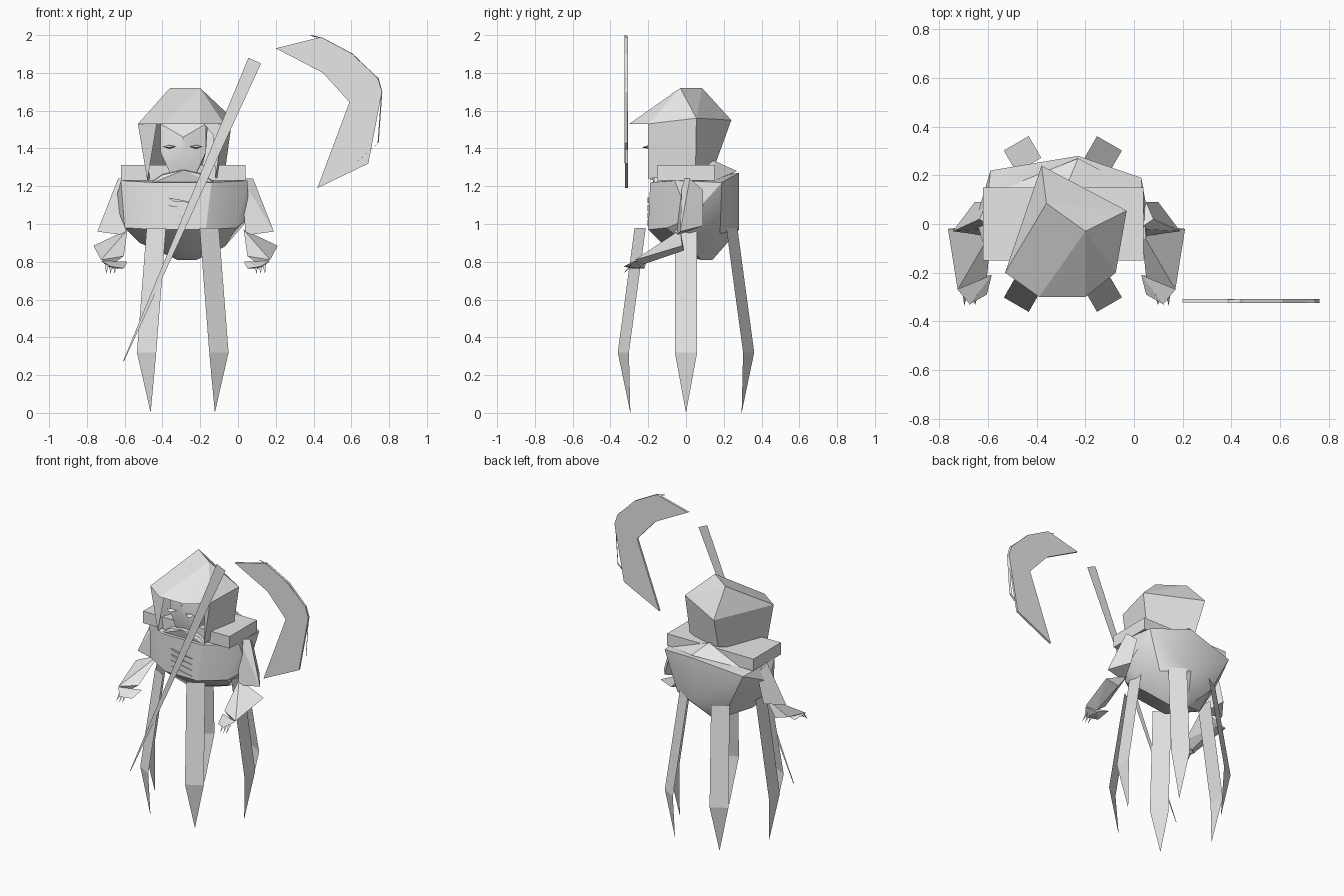
import bpy, bmesh, math
from mathutils import Vector

if "Cube" in bpy.data.objects:
    bpy.data.objects.remove(bpy.data.objects["Cube"])

grey = bpy.data.materials.new("plain_grey")
grey.use_nodes = True
grey.diffuse_color = (0.8, 0.8, 0.8, 1)
grey.node_tree.nodes["Principled BSDF"].inputs["Base Color"].default_value = (0.8, 0.8, 0.8, 1)

CX = -0.2925   # middle line of the figure


def finish(name, bm, smooth=False):
    mesh = bpy.data.meshes.new(name)
    bm.to_mesh(mesh)
    bm.free()
    mesh.materials.append(grey)
    ob = bpy.data.objects.new(name, mesh)
    bpy.context.scene.collection.objects.link(ob)
    if smooth:
        bpy.ops.object.select_all(action='DESELECT')
        ob.select_set(True)
        bpy.context.view_layer.objects.active = ob
        bpy.ops.object.shade_smooth_by_angle(angle=math.radians(30))
    return ob


def hull(name, points, smooth=False):
    """Faceted solid wrapped round a few points."""
    bm = bmesh.new()
    for p in points:
        bm.verts.new(p)
    res = bmesh.ops.convex_hull(bm, input=bm.verts)
    junk = {g for g in res["geom_interior"] + res["geom_unused"] if isinstance(g, bmesh.types.BMVert)}
    bmesh.ops.delete(bm, geom=list(junk), context='VERTS')
    bmesh.ops.recalc_face_normals(bm, faces=bm.faces)
    return finish(name, bm, smooth)


def sheet(name, polygons, thickness=0.0):
    """Flat panels, each a list of points, thickened along y when asked."""
    bm = bmesh.new()
    for poly in polygons:
        face = bm.faces.new([bm.verts.new(p) for p in poly])
        if thickness:
            ext = bmesh.ops.extrude_face_region(bm, geom=[face], use_keep_orig=True)
            moved = [g for g in ext["geom"] if isinstance(g, bmesh.types.BMVert)]
            bmesh.ops.translate(bm, vec=(0, thickness, 0), verts=moved)
    bmesh.ops.remove_doubles(bm, verts=bm.verts, dist=0.0005)
    bmesh.ops.recalc_face_normals(bm, faces=bm.faces)
    return finish(name, bm)


# Six flat pointed legs in a ring
for i in range(6):
    a = math.radians(60 * i)
    out = Vector((math.cos(a), math.sin(a), 0))
    side = Vector((-math.sin(a), math.cos(a), 0)) * 0.059

    def at(r, z, s):
        return Vector((CX, 0, z)) + out * r + side * s
    sheet(f"leg_{i + 1}", [
        [at(0.28, 0.98, -1), at(0.28, 0.98, 1), at(0.383, 0.32, 1), at(0.383, 0.32, -1)],
        [at(0.383, 0.32, -1), at(0.383, 0.32, 1), at(0.34, 0.0, 0)]])

# Torso
hull("torso", [
    (-0.62, -0.08, 1.23), (-0.45, -0.19, 1.22), (-0.14, -0.19, 1.22), (0.05, -0.06, 1.23),
    (-0.65, 0.02, 1.12), (-0.60, -0.10, 0.98), (-0.42, -0.20, 0.97), (-0.17, -0.20, 0.97),
    (-0.01, -0.10, 0.98), (0.06, 0.02, 1.03), (0.03, 0.19, 1.22), (-0.59, 0.22, 1.21),
    (-0.23, 0.28, 1.27), (-0.23, 0.28, 0.97), (-0.46, 0.20, 0.95), (-0.06, 0.18, 0.95),
    (-0.52, 0.02, 0.90), (-0.07, 0.02, 0.88), (-0.32, 0.14, 0.81), (-0.22, 0.08, 0.81),
    (-0.32, -0.08, 0.85)], smooth=True)
# Raised back of the cloak
hull("upper_back", [
    (-0.55, 0.14, 1.22), (-0.23, 0.27, 1.28), (0.0, 0.15, 1.23), (-0.28, 0.15, 1.335),
    (-0.30, 0.0, 1.30), (-0.30, 0.10, 1.20)])
# Collar
hull("collar", [(-0.47, -0.17, 1.21), (-0.40, -0.17, 1.26), (-0.29, -0.19, 1.285),
                (-0.18, -0.17, 1.26), (-0.12, -0.17, 1.21), (-0.42, 0.10, 1.30), (-0.16, 0.10, 1.30)])
# Shoulder board
hull("shoulder_board", [(x, y, z) for x in (-0.62, 0.04) for y in (-0.15, 0.15) for z in (1.23, 1.312)])

# Head
hull("head", [
    (-0.41, -0.14, 1.53), (-0.17, -0.14, 1.53), (-0.41, -0.16, 1.38), (-0.17, -0.16, 1.38),
    (-0.29, -0.20, 1.46), (-0.29, -0.20, 1.38), (-0.36, -0.16, 1.27), (-0.22, -0.16, 1.27),
    (-0.38, 0.08, 1.53), (-0.16, 0.03, 1.53), (-0.36, 0.08, 1.27), (-0.20, 0.03, 1.27)], smooth=True)
# Eyes
for name, s in (("right_eye", -1), ("left_eye", 1)):
    x = CX + s * 0.072
    hull(name, [(x - 0.037, -0.20, 1.41), (x + 0.037, -0.20, 1.41), (x, -0.235, 1.405),
                (x, -0.20, 1.418), (x, -0.20, 1.398)])

# Hood: peaked cap and hanging walls, open at the face
FL, FR = (-0.53, -0.20, 1.53), (-0.075, -0.20, 1.53)
BL, BR = (-0.38, 0.24, 1.55), (-0.03, 0.055, 1.56)
fl, fr = (-0.48, -0.19, 1.23), (-0.12, -0.20, 1.24)
bl, br = (-0.36, 0.16, 1.33), (-0.07, 0.05, 1.27)
hull("hood_cap", [FL, FR, BL, BR, (-0.39, -0.30, 1.53), (-0.20, -0.30, 1.53),
                  (-0.36, 0.085, 1.72), (-0.20, -0.03, 1.72)])
sheet("hood_walls", [
    [FL, BL, bl, fl], [BL, BR, br, bl], [BR, FR, fr, br],
    [FL, (-0.43, -0.17, 1.53), fl], [FR, (-0.18, -0.17, 1.53), (-0.13, -0.18, 1.47), fr]])

# Lacing on the chest
sheet("chest_lacing", [
    [(-0.37, -0.203, z + 0.03), (-0.21, -0.203, z), (-0.34, -0.203, z + 0.01)]
    for z in (0.99, 1.03, 1.07, 1.11)], 0.006)

# Arms, hands and fingers, mirrored
ARM = {
    "upper_arm": [(0.02, -0.02, 1.24), (0.08, 0.02, 1.24), (0.05, 0.09, 1.18), (0.19, -0.03, 0.96),
                  (0.04, -0.05, 0.94), (0.10, 0.09, 0.99)],
    "forearm": [(0.03, -0.03, 0.97), (0.21, -0.02, 0.885), (0.12, -0.01, 0.86), (0.17, -0.27, 0.81),
                (0.05, -0.22, 0.83), (0.11, -0.23, 0.785)],
    "hand": [(0.03, -0.21, 0.80), (0.17, -0.27, 0.805), (0.12, -0.33, 0.775), (0.05, -0.29, 0.765),
             (0.12, -0.22, 0.765)],
}
for label, flip in (("left", False), ("right", True)):
    def m(p):
        return (-0.555 - p[0], p[1], p[2]) if flip else p
    for part, pts in ARM.items():
        hull(f"{label}_{part}", [m(p) for p in pts])
    for i in range(3):
        x = 0.095 + 0.022 * i
        hull(f"{label}_finger_{i + 1}", [m(p) for p in (
            (x - 0.01, -0.29, 0.785), (x + 0.01, -0.29, 0.785), (x, -0.30, 0.765), (x + 0.004, -0.335, 0.735))])

# Tapered scythe pole
sheet("scythe_pole", [[(0.055, -0.31, 1.88), (0.122, -0.31, 1.85), (-0.60, -0.31, 0.28), (-0.61, -0.31, 0.27)]])
# Curved blade
outline = [(0.20, 1.93), (0.44, 1.99), (0.61, 1.90), (0.74, 1.77), (0.762, 1.70),
           (0.69, 1.32), (0.42, 1.19), (0.59, 1.645), (0.45, 1.80)]
sheet("scythe_blade", [[(x, -0.322, z) for x, z in outline]], 0.014)
# Thin strands along the outer edge of the blade
strand = [(0.39, 2.0), (0.45, 1.985), (0.60, 1.905), (0.745, 1.77), (0.764, 1.70), (0.745, 1.43), (0.62, 1.32)]
sheet("blade_strand", [
    [(x0, -0.325, z0), (x1, -0.325, z1), (x1 - 0.006, -0.31, z1 - 0.004), (x0 - 0.006, -0.31, z0 - 0.004)]
    for (x0, z0), (x1, z1) in zip(strand, strand[1:])])
